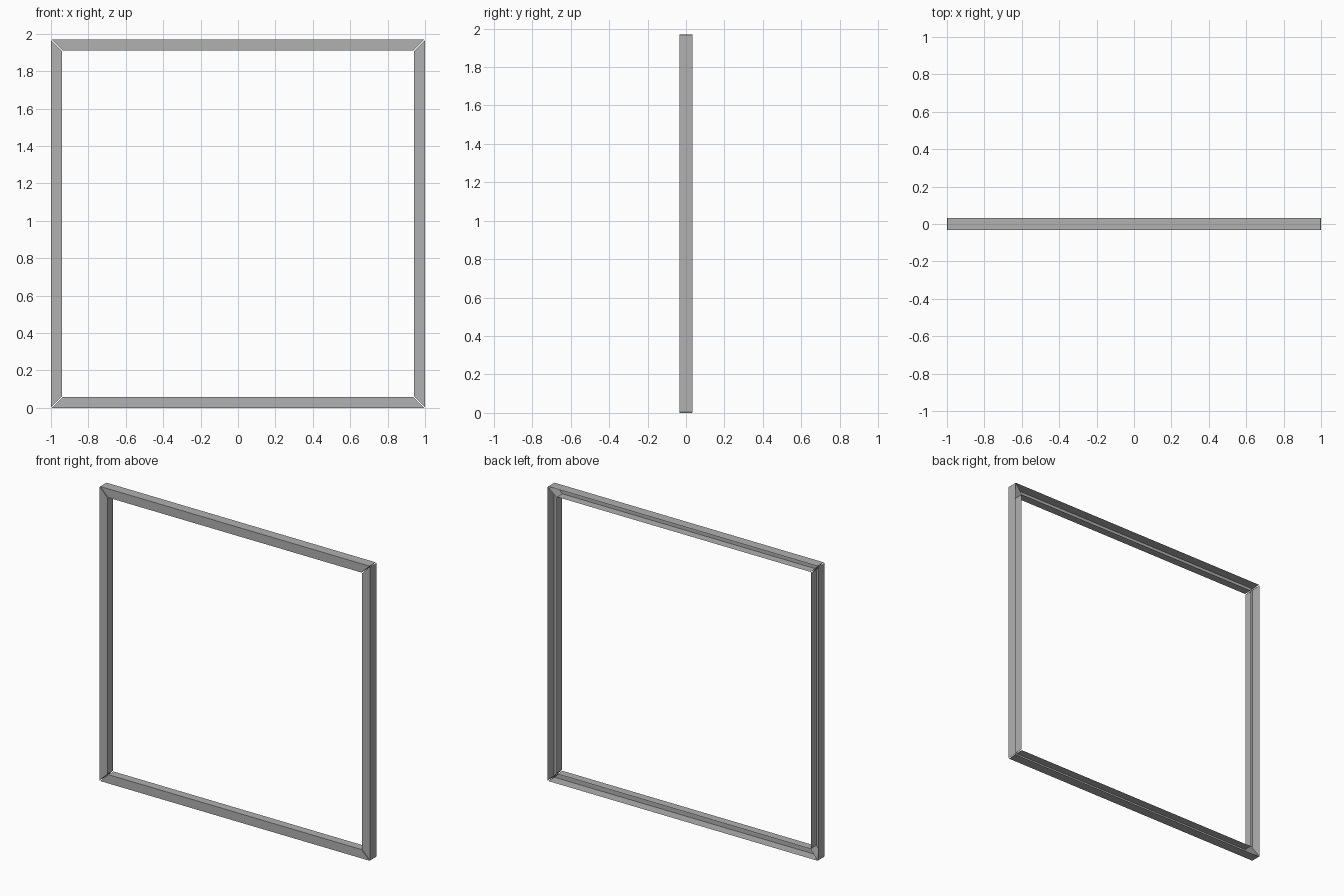
import bpy, bmesh
from math import pi
from mathutils import Matrix

if "Cube" in bpy.data.objects:
    bpy.data.objects.remove(bpy.data.objects["Cube"])

HW, HH = 1.0, 0.985      # half width and half height of the frame
D, W = 0.033, 0.059      # half depth and face width of each bar
GAP = 0.004              # clearance at each mitred end

# Channel profile, open at the back: (distance inward, y)
PROFILE = [(0, D), (0, -D), (W, -D), (W, 0.022)]

# Dark grey finish
GREY = bpy.data.materials.new("dark_grey")
GREY.diffuse_color = (0.44, 0.44, 0.44, 1)
GREY.use_nodes = True
GREY.node_tree.nodes["Principled BSDF"].inputs["Base Color"].default_value = GREY.diffuse_color


def bar(name, half_len, offset, angle):
    """Mitred channel bar, modelled as a bottom rail then turned into place."""
    bm = bmesh.new()
    ends = []
    for side in (-1, 1):
        ends.append([bm.verts.new((side * (half_len - w - GAP), y, w - offset))
                     for w, y in PROFILE])
    a, b = ends
    # outer wall, front face, inner wall
    for i in range(len(PROFILE) - 1):
        bm.faces.new((a[i], a[i + 1], b[i + 1], b[i]))
    # mitre end caps
    bm.faces.new(a[::-1])
    bm.faces.new(b)
    bmesh.ops.recalc_face_normals(bm, faces=bm.faces[:])
    # make sure the front face looks outward
    front = min(bm.faces, key=lambda f: f.calc_center_median().y)
    if front.normal.y > 0:
        bmesh.ops.reverse_faces(bm, faces=bm.faces[:])
    bm.transform(Matrix.Translation((0, 0, HH)) @ Matrix.Rotation(angle, 4, 'Y'))
    mesh = bpy.data.meshes.new(name)
    bm.to_mesh(mesh)
    bm.free()
    mesh.materials.append(GREY)
    bpy.context.collection.objects.link(bpy.data.objects.new(name, mesh))


# Four bars of the frame
bar("bottom_rail", HW, HH, 0)
bar("left_stile", HH, HW, pi / 2)
bar("top_rail", HW, HH, pi)
bar("right_stile", HH, HW, -pi / 2)
